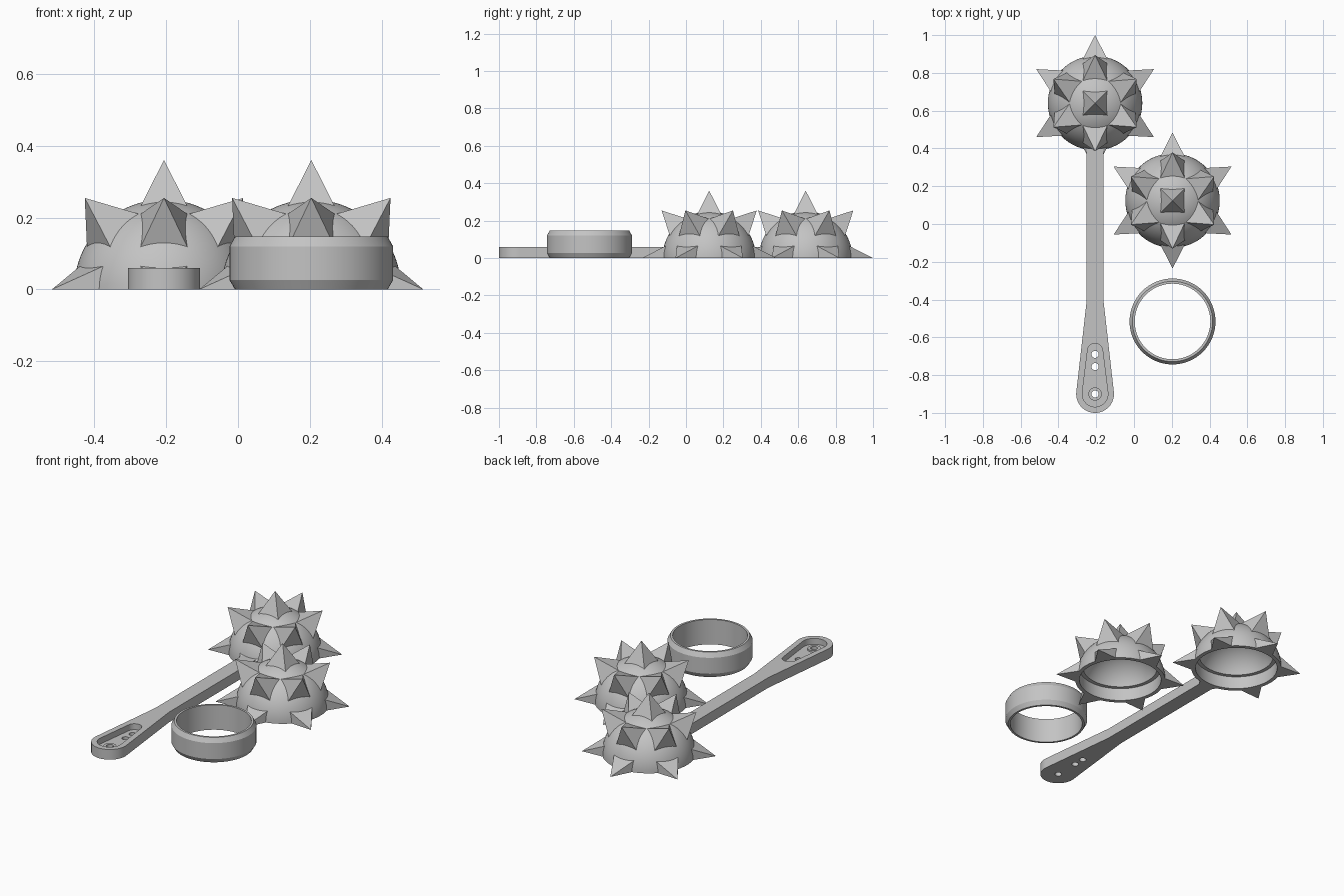
import bpy
import bmesh
from math import sin, cos, pi, radians
from mathutils import Vector

cube = bpy.data.objects.get("Cube")
if cube:
    bpy.data.objects.remove(cube, do_unlink=True)

grey = bpy.data.materials.new("plain grey")
grey.use_nodes = True
grey.diffuse_color = (0.55, 0.55, 0.55, 1)
grey.node_tree.nodes["Principled BSDF"].inputs["Base Color"].default_value = (0.55, 0.55, 0.55, 1)


def smooth(obj):
    bpy.ops.object.select_all(action='DESELECT')
    bpy.context.view_layer.objects.active = obj
    obj.select_set(True)
    if obj.type == 'CURVE':
        bpy.ops.object.convert(target='MESH')
    bpy.ops.object.shade_smooth_by_angle(angle=radians(25))


def add_mesh(name, bm, location):
    bmesh.ops.remove_doubles(bm, verts=bm.verts, dist=1e-5)
    bmesh.ops.recalc_face_normals(bm, faces=bm.faces)
    mesh = bpy.data.meshes.new(name)
    bm.to_mesh(mesh)
    bm.free()
    mesh.materials.append(grey)
    obj = bpy.data.objects.new(name, mesh)
    obj.location = location
    bpy.context.collection.objects.link(obj)
    return obj


def lathe(name, profile, location, closed=False):
    """Spin an (r, z) profile round the vertical axis."""
    bm = bmesh.new()
    verts = [bm.verts.new((r, 0, z)) for r, z in profile]
    edges = [bm.edges.new(pair) for pair in zip(verts, verts[1:])]
    if closed:
        edges.append(bm.edges.new((verts[-1], verts[0])))
    bmesh.ops.spin(bm, geom=verts + edges, cent=(0, 0, 0), axis=(0, 0, 1),
                   angle=2 * pi, steps=72, use_duplicate=False)
    smooth(add_mesh(name, bm, location))


def arc(cx, cy, r, start, end, steps):
    angles = [radians(start + (end - start) * i / steps) for i in range(steps + 1)]
    return [(cx + r * cos(a), cy + r * sin(a)) for a in angles]


def circle(y, r):
    return arc(0, y, r, 0, 348.75, 31)


def plate(name, loops, z0, z1):
    """Flat filled shape; inner loops become holes."""
    curve = bpy.data.curves.new(name, 'CURVE')
    curve.dimensions = '2D'
    curve.fill_mode = 'BOTH'
    curve.extrude = (z1 - z0) / 2
    for loop in loops:
        spline = curve.splines.new('POLY')
        spline.points.add(len(loop) - 1)
        for point, (x, y) in zip(spline.points, loop):
            point.co = (x, y, 0, 1)
        spline.use_cyclic_u = True
    curve.materials.append(grey)
    obj = bpy.data.objects.new(name, curve)
    obj.location = (HANDLE_X, 0, (z0 + z1) / 2)
    bpy.context.collection.objects.link(obj)
    smooth(obj)


def spike(bm, azimuth, elevation, base=0.228, tip=0.36, half=0.067):
    """Square pyramid pointing out of the dome, trimmed at the ground."""
    a, e = radians(azimuth), radians(elevation)
    out = Vector((cos(a) * cos(e), sin(a) * cos(e), sin(e)))
    side = Vector((-sin(a), cos(a), 0))
    up = out.cross(side)
    corners = [out * base + side * half * s + up * half * u
               for s, u in ((-1, -1), (1, -1), (1, 1), (-1, 1))]
    points = corners + [out * tip]
    for p in points:
        p.z = max(p.z, 0)
    vs = [bm.verts.new(p) for p in points]
    bm.faces.new(vs[:4])
    for i in range(4):
        bm.faces.new((vs[i], vs[(i + 1) % 4], vs[4]))


# Hollow spiked domes with a stepped socket in the rim
HANDLE_X = -0.206
for label, x, y in (("rear", HANDLE_X, 0.64), ("front", 0.204, 0.124)):
    outer = arc(0, 0, 0.25, 90, 0, 24)
    socket = [(0.227, 0), (0.227, 0.075)]
    inner = arc(0, 0, 0.218, 20, 90, 20)
    lathe(label + "_dome", outer + socket + inner, (x, y, 0))

    bm = bmesh.new()
    spike(bm, 90, 90)
    for k in range(6):
        for elevation in (0, 45):
            spike(bm, 30 + 60 * k, elevation)
    add_mesh(label + "_spikes", bm, (x, y, 0))

# Joining ring with chamfered outer edges
ring = [(0.2, 0), (0.2125, 0), (0.2275, 0.026), (0.2275, 0.12), (0.2125, 0.147), (0.2, 0.147)]
lathe("joining_ring", ring, (0.204, -0.516, 0), closed=True)

# Handle: a floor with through holes below a rim with a tapered slot
END = -0.9
outline = arc(0, END, 0.1, 174, 366, 32) + [(0.045, -0.41), (0.045, 0.41),
                                            (-0.045, 0.41), (-0.045, -0.41)]
slot = arc(0, END, 0.068, 173, 367, 28) + arc(0, -0.672, 0.04, 7, 173, 20)
holes = [circle(y, 0.019) for y in (-0.69, -0.755, END)]
plate("handle_floor", [outline] + holes, 0, 0.025)
plate("handle_rim", [outline, slot], 0.025, 0.06)
plate("handle_boss", [circle(END, 0.035), circle(END, 0.019)], 0.025, 0.035)
